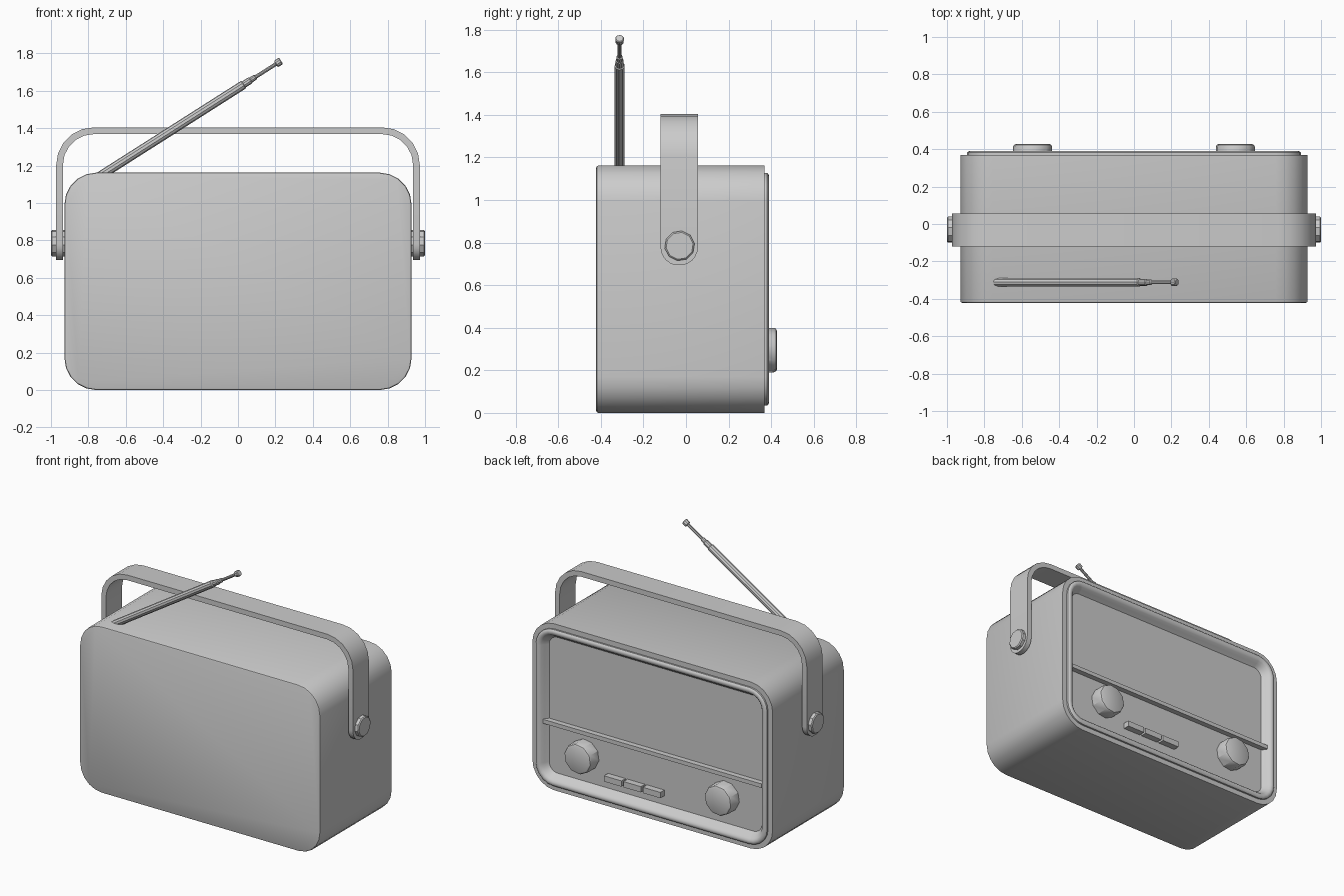
import bpy, bmesh
from math import sin, cos, pi, radians
from mathutils import Vector

if "Cube" in bpy.data.objects:
    bpy.data.objects.remove(bpy.data.objects["Cube"])


def loft(name, rings, angle=35):
    """Skin a list of equal-length point rings and cap both ends."""
    bm = bmesh.new()
    rows = [[bm.verts.new(p) for p in r] for r in rings]
    n = len(rows[0])
    for a, b in zip(rows, rows[1:]):
        for i in range(n):
            j = (i + 1) % n
            bm.faces.new((a[i], a[j], b[j], b[i]))
    bm.faces.new(rows[0])
    bm.faces.new(rows[-1])
    bmesh.ops.recalc_face_normals(bm, faces=bm.faces)
    me = bpy.data.meshes.new(name)
    bm.to_mesh(me)
    bm.free()
    ob = bpy.data.objects.new(name, me)
    bpy.context.collection.objects.link(ob)
    bpy.ops.object.select_all(action='DESELECT')
    ob.select_set(True)
    bpy.context.view_layer.objects.active = ob
    bpy.ops.object.shade_smooth_by_angle(angle=radians(angle))
    return ob


def lathe(name, base, axis, profile, sides=10):
    """Turn (radius, distance) pairs about an axis."""
    axis = Vector(axis).normalized()
    u = axis.orthogonal().normalized()
    v = axis.cross(u)
    rings = []
    for r, d in profile:
        c = Vector(base) + axis * d
        rings.append([c + (u * cos(2 * pi * i / sides) + v * sin(2 * pi * i / sides)) * r
                      for i in range(sides)])
    return loft(name, rings)


def rounded_rect(inset, y, hw=0.928, hh=0.581, rad=0.17, seg=5):
    r = rad - inset
    pts = []
    for k, (sx, sz) in enumerate(((1, 1), (-1, 1), (-1, -1), (1, -1))):
        for i in range(seg + 1):
            a = pi / 2 * (k + i / seg)
            pts.append((sx * (hw - rad) + r * cos(a), y,
                        hh + sz * (hh - rad) + r * sin(a)))
    return pts


def box(name, centre, size):
    x, y, z = centre
    hx, hy, hz = (s / 2 for s in size)
    return loft(name, [[(x + a * hx, y + s * hy, z + b * hz)
                        for a, b in ((1, 1), (-1, 1), (-1, -1), (1, -1))] for s in (-1, 1)])


# cabinet with raised rim and sunken control panel
loft("cabinet", [rounded_rect(i, y) for i, y in (
    (0.01, -0.422), (0.003, -0.419), (0, -0.412), (0, 0.369), (0.035, 0.369),
    (0.035, 0.381), (0.042, 0.388), (0.052, 0.391), (0.064, 0.389), (0.076, 0.379),
    (0.088, 0.36), (0.107, 0.335))], 40)

# trim bar and push buttons
box("trim_bar", (0, 0.35, 0.46), (1.69, 0.045, 0.028))
for k in range(3):
    box("push_button", (0.15 * k, 0.355, 0.19), (0.135, 0.05, 0.04))

# tuning knobs and handle pivots
for s in (-1, 1):
    lathe("tuning_knob", (s * 0.542, 0.33, 0.295), (0, 1, 0),
          ((0.106, 0), (0.106, 0.083), (0.101, 0.093), (0.09, 0.098)))
    lathe("handle_pivot", (s * 0.92, -0.03, 0.785), (s, 0, 0),
          ((0.071, 0), (0.071, 0.074), (0.064, 0.08)))

# carrying handle: half path of (outer x, outer z, inner x, inner z, half width)
W, T, R = 0.088, 0.036, 0.2
half = []
for i in range(5, -1, -1):
    a = radians(15.5 * i)
    z = 0.78 - W * sin(a)
    half.append((0.972, z, 0.972 - T, z, W * cos(a)))
for i in range(6):
    a = pi / 2 * i / 5
    cx, cz = 0.972 - R, 1.404 - R
    half.append((cx + R * cos(a), cz + R * sin(a),
                 cx + (R - T) * cos(a), cz + (R - T) * sin(a), W))
path = half + [(-p[0], p[1], -p[2], p[3], p[4]) for p in reversed(half)]
loft("carrying_handle", [[(ox, -0.032 - w, oz), (ox, -0.032 + w, oz),
                          (ix, -0.032 + w, iz), (ix, -0.032 - w, iz)]
                         for ox, oz, ix, iz, w in path])

# telescopic antenna
lathe("antenna", (-0.74, -0.312, 1.143), (0.97, 0, 0.617), (
    (0.024, 0), (0.024, 0.91), (0.019, 0.915), (0.019, 0.955), (0.015, 0.96),
    (0.015, 0.985), (0.010, 0.99), (0.010, 1.115), (0.02, 1.12), (0.021, 1.145),
    (0.017, 1.15)))
